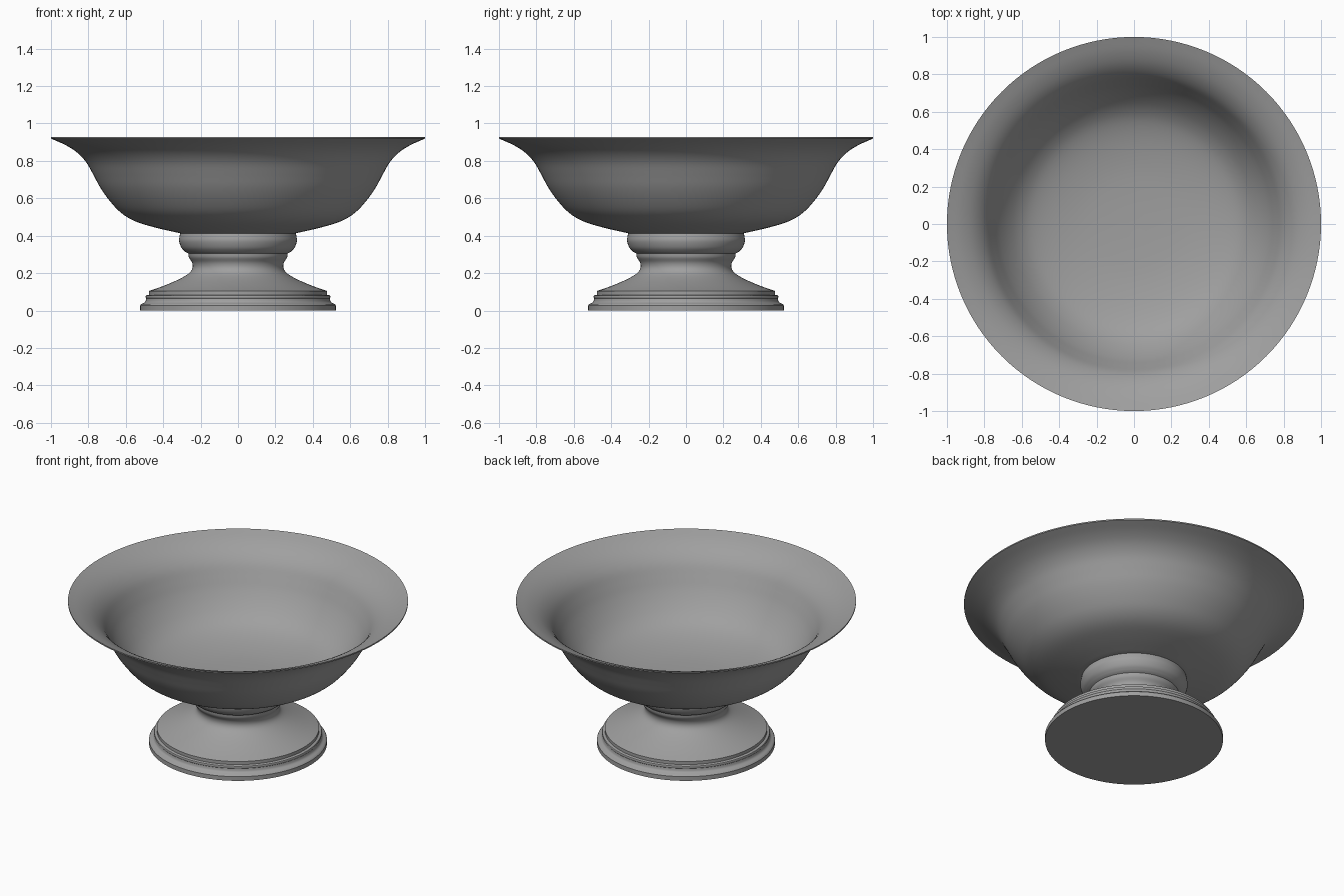
import bpy, bmesh, math
from mathutils import Vector

if "Cube" in bpy.data.objects:
    bpy.data.objects.remove(bpy.data.objects["Cube"])

SEGMENTS = 128

grey = bpy.data.materials.new("plain grey")
grey.diffuse_color = (0.35, 0.35, 0.35, 1)
grey.use_nodes = True
grey.node_tree.nodes["Principled BSDF"].inputs["Base Color"].default_value = grey.diffuse_color


def smooth_curve(pts, steps=4):
    """Catmull-Rom curve through the profile points."""
    p = [Vector(q) for q in pts]
    p = [2 * p[0] - p[1]] + p + [2 * p[-1] - p[-2]]
    out = []
    for i in range(1, len(p) - 2):
        a, b, c, d = p[i - 1:i + 3]
        for s in range(steps):
            t = s / steps
            out.append(0.5 * (2 * b + (c - a) * t + (2 * a - 5 * b + 4 * c - d) * t * t
                              + (3 * b - a - 3 * c + d) * t ** 3))
    out.append(p[-2])
    return [(v.x, v.y) for v in out]


def lathe(name, profile, angle):
    """Spin a (radius, height) profile round z."""
    bm = bmesh.new()
    rings = []
    for r, z in profile:
        if r < 1e-5:
            rings.append([bm.verts.new((0, 0, z))])
        else:
            rings.append([bm.verts.new((r * math.cos(k * math.tau / SEGMENTS),
                                        r * math.sin(k * math.tau / SEGMENTS), z))
                          for k in range(SEGMENTS)])
    for a, b in zip(rings, rings[1:]):
        for k in range(SEGMENTS):
            n = (k + 1) % SEGMENTS
            face = [a[k % len(a)], a[n % len(a)], b[n % len(b)], b[k % len(b)]]
            bm.faces.new(list(dict.fromkeys(face)))
    bmesh.ops.recalc_face_normals(bm, faces=bm.faces)
    mesh = bpy.data.meshes.new(name)
    bm.to_mesh(mesh)
    bm.free()
    mesh.materials.append(grey)
    ob = bpy.data.objects.new(name, mesh)
    bpy.context.collection.objects.link(ob)
    bpy.ops.object.select_all(action='DESELECT')
    ob.select_set(True)
    bpy.context.view_layer.objects.active = ob
    bpy.ops.object.shade_smooth_by_angle(angle=math.radians(angle))
    return ob


# Stepped foot, waisted stem and rounded collar
base = [(0, 0), (0.523, 0), (0.523, 0.027)]
step = smooth_curve([(0.518, 0.034), (0.497, 0.045), (0.491, 0.065)], 3)
bead = smooth_curve([(0.494, 0.07), (0.492, 0.08), (0.477, 0.084)], 3)
flare = smooth_curve([(0.477, 0.104), (0.40, 0.131), (0.32, 0.165), (0.265, 0.197),
                      (0.244, 0.225), (0.245, 0.255), (0.262, 0.283), (0.266, 0.305)])
collar = smooth_curve([(0.280, 0.312), (0.302, 0.335), (0.315, 0.37),
                       (0.313, 0.395), (0.308, 0.418)])
lathe("foot", base + step + bead + flare + collar + [(0, 0.418)], 35)

# Thin bowl with a flared rim
outer = smooth_curve([(0.305, 0.412), (0.44, 0.443), (0.55, 0.477), (0.625, 0.522),
                      (0.685, 0.585), (0.735, 0.655), (0.773, 0.725), (0.812, 0.793),
                      (0.862, 0.846), (0.925, 0.886), (1.0, 0.919)])
inner = smooth_curve([(1.0, 0.927), (0.92, 0.896), (0.853, 0.856), (0.80, 0.802),
                      (0.76, 0.732), (0.722, 0.663), (0.673, 0.595), (0.615, 0.536),
                      (0.545, 0.492), (0.44, 0.458), (0.30, 0.434), (0.15, 0.424),
                      (0, 0.421)])
lathe("bowl", [(0, 0.412)] + outer + inner, 35)
